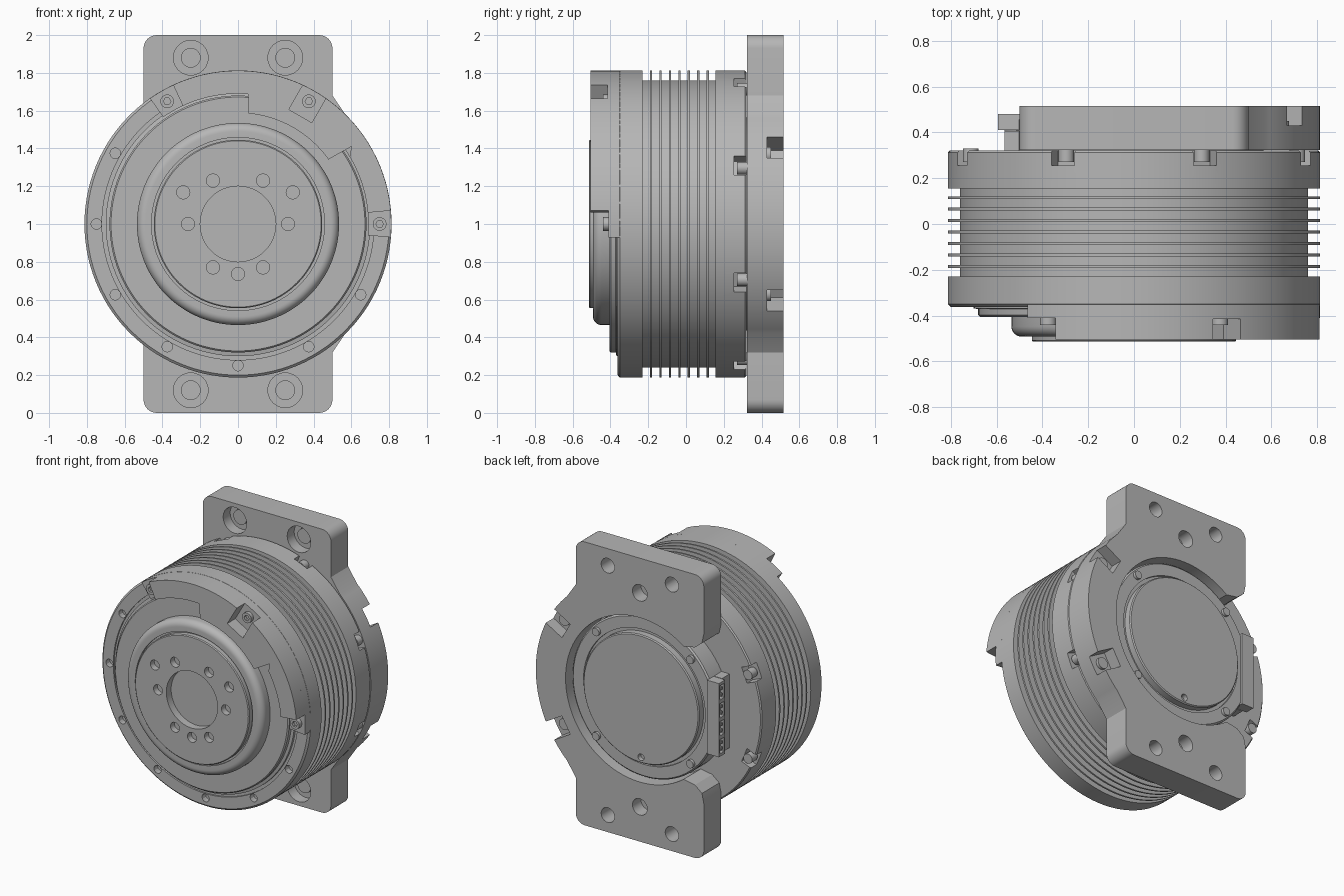
import bpy, bmesh, math
from math import cos, sin, radians

if "Cube" in bpy.data.objects:
    bpy.data.objects.remove(bpy.data.objects["Cube"], do_unlink=True)

mat = bpy.data.materials.new("machined grey")
mat.use_nodes = True
grey = (0.47, 0.47, 0.47, 1)
mat.diffuse_color = grey
mat.node_tree.nodes["Principled BSDF"].inputs["Base Color"].default_value = grey
AXIS_Z = 1.0


# Outlines are (x, z) points measured from the motor axis
def arc(r, a0, a1, n=24, cx=0, cz=0):
    angles = [radians(a0 + (a1 - a0) * i / n) for i in range(n + 1)]
    return [(cx + r * cos(a), cz + r * sin(a)) for a in angles]


def circle(x, z, r, n=24):
    return arc(r, 0, 360 - 360 / n, n - 1, x, z)


def polar(r, a):
    return r * cos(radians(a)), r * sin(radians(a))


def radial_box(a, r0, r1, width):
    c, s = polar(1, a)
    h = width / 2
    return [(r * c - t * s, r * s + t * c) for r, t in ((r0, -h), (r1, -h), (r1, h), (r0, h))]


def finish(bm, name):
    bmesh.ops.recalc_face_normals(bm, faces=bm.faces)
    mesh = bpy.data.meshes.new(name)
    bm.to_mesh(mesh)
    bm.free()
    mesh.materials.append(mat)
    obj = bpy.data.objects.new(name, mesh)
    bpy.context.collection.objects.link(obj)
    return obj


def prisms(name, items):
    """Each item is (outline, front y, back y)."""
    bm = bmesh.new()
    for outline, y0, y1 in items:
        face = bm.faces.new([bm.verts.new((x, y0, z + AXIS_Z)) for x, z in outline])
        out = bmesh.ops.extrude_face_region(bm, geom=[face], use_keep_orig=True)
        verts = [v for v in out["geom"] if isinstance(v, bmesh.types.BMVert)]
        bmesh.ops.translate(bm, verts=verts, vec=(0, y1 - y0, 0))
    return finish(bm, name)


def lathe(name, profile, steps=112):
    """Profile of (radius, y) spun about the motor axis."""
    bm = bmesh.new()
    vs = [bm.verts.new((r, y, AXIS_Z)) for r, y in profile]
    es = [bm.edges.new(p) for p in zip(vs, vs[1:])]
    bmesh.ops.spin(bm, geom=vs + es, cent=(0, 0, AXIS_Z), axis=(0, 1, 0),
                   angle=math.tau, steps=steps, use_merge=True)
    bmesh.ops.remove_doubles(bm, verts=bm.verts, dist=0.0001)
    return finish(bm, name)


def cut(obj, items):
    cutter = prisms("cutter", items)
    cutter.hide_render = True
    mod = obj.modifiers.new("cut", "BOOLEAN")
    mod.operation, mod.solver, mod.object = "DIFFERENCE", "EXACT", cutter
    deps = bpy.context.evaluated_depsgraph_get()
    mesh = bpy.data.meshes.new_from_object(obj.evaluated_get(deps))
    obj.modifiers.clear()
    obj.data = mesh
    bpy.data.objects.remove(cutter, do_unlink=True)


def bolt(name, x, z, r, y_head, y_base):
    obj = prisms(name, [(circle(x, z, r), y_head, y_base)])
    mid = (y_head + y_base) / 2
    outer = y_head - (y_base - y_head)
    cut(obj, [(circle(x, z, r * 0.55, 6), outer, mid)])
    parts.append(obj)


parts = []

# Finned housing with front and rear flanges
profile = [(0, -0.35), (0.72, -0.35), (0.72, -0.362), (0.80, -0.362), (0.813, -0.35),
           (0.813, -0.23), (0.76, -0.23)]
for i in range(7):
    y = -0.185 + i * 0.05
    profile += [(0.76, y - 0.006), (0.813, y - 0.006), (0.813, y + 0.006), (0.76, y + 0.006)]
profile += [(0.76, 0.155), (0.813, 0.155), (0.813, 0.312), (0.805, 0.32), (0, 0.32)]
housing = lathe("finned_housing", profile)
notch_angles = [22.5 + 45 * i for i in range(8)]
holes = [(circle(*polar(0.75, a), 0.028, 12), -0.4, -0.32) for a in range(150, 350, 30)]
holes += [(radial_box(a, 0.735, 0.9, 0.11), 0.255, 0.4) for a in notch_angles]
cut(housing, holes)
parts.append(housing)
for a in notch_angles:
    bolt("rear_flange_bolt", *polar(0.772, a), 0.034, 0.27, 0.33)

# Stepped front cover with rounded boss and output disc
fillet = [(x, -z) for x, z in arc(0.045, 0, 90, 8, 0.49, 0.447)]
front = lathe("front_boss", [(0, -0.34), (0.70, -0.34), (0.70, -0.368), (0.68, -0.372),
                             (0.68, -0.398), (0.672, -0.406), (0.535, -0.406)] + fillet +
              [(0.458, -0.492), (0.458, -0.475), (0.446, -0.475), (0.446, -0.508),
               (0.44, -0.514), (0.2, -0.514), (0.2, -0.46), (0, -0.46)])
spots = [polar(0.265, a) for a in (0, 60, 120, 180, 240, 270, 300)]
spots += [polar(0.335, a) for a in (30, 150)]
cut(front, [(circle(x, z, 0.035, 20), -0.6, -0.47) for x, z in spots])
parts.append(front)

# Raised cable cover around the upper front rim, with thin end ears
ears = arc(0.812, -5, 125, 60) + arc(0.69, 125, -5, 60)
parts.append(prisms("cable_cover_ears", [(ears, -0.41, -0.35)]))
shell = (arc(0.812, 5, 115, 60) + arc(0.69, 115, 85.5, 16) + arc(0.588, 84.6, 35.5, 24)
         + [(0.6, 0.41)] + arc(0.69, 31, 5, 14))
cover = prisms("cable_cover", [(shell, -0.505, -0.355)])
cut(cover, [(radial_box(60, 0.66, 0.9, 0.14), -0.6, -0.415)])
parts.append(cover)
for a in (0, 60, 120):
    bolt("cable_cover_bolt", *polar(0.75, a), 0.036, -0.44, -0.40)

# C-shaped mounting plate, open on the connector side
lip = [(-0.5, 0.6), (-0.485, 0.53), (-0.43, 0.485)]
outline = (arc(0.07, 0, 90, 8, 0.43, 0.93) + arc(0.07, 90, 180, 8, -0.43, 0.93) + lip
           + arc(0.58, 126, -126, 80) + [(x, -z) for x, z in reversed(lip)]
           + arc(0.07, 180, 270, 8, -0.43, -0.93) + arc(0.07, 270, 360, 8, 0.43, -0.93)
           + [(0.5, -0.68)] + arc(0.812, -45.5, 45.5, 40) + [(0.5, 0.68)])
plate = prisms("mounting_plate", [(outline, 0.322, 0.515)])
holes = []
for sz in (-1, 1):
    for sx in (-1, 1):
        spot = (sx * 0.25, sz * 0.88)
        holes += [(circle(*spot, 0.052), 0.38, 0.6)]
        holes += [(circle(*spot, 0.092), 0.2, 0.4)]
    holes += [(circle(0, sz * 0.755, 0.058), 0.42, 0.6)]
    holes += [(radial_box(30 * sz, 0.665, 0.95, 0.13), 0.43, 0.6)]
cut(plate, holes)
parts.append(plate)
for a in (-30, 30):
    bolt("plate_bolt", *polar(0.735, a), 0.04, 0.41, 0.45)

# Rear hub with a raised end disc inside the plate
hub = lathe("rear_hub", [(0, 0.31), (0.565, 0.31), (0.565, 0.455), (0.555, 0.465),
                         (0.475, 0.465), (0.475, 0.45), (0.452, 0.45), (0.452, 0.495),
                         (0.445, 0.502), (0, 0.502)])
cut(hub, [(circle(0, -0.41, 0.024, 16), 0.47, 0.6)])
parts.append(hub)
studs = [(circle(*polar(0.52, a), 0.028, 16), 0.45, 0.485) for a in (45, 135, 225, 315)]
parts.append(prisms("rear_hub_studs", studs))


# Connector block on the open side of the plate
def block(x0, x1, z0, z1):
    return [(x0, z0), (x1, z0), (x1, z1), (x0, z1)]


lower = [(block(-0.565, -0.5, -0.26, 0.26), 0.315, 0.405)]
parts.append(prisms("connector_base", lower))
socket = prisms("connector_socket", [(block(-0.593, -0.5, -0.26, 0.26), 0.41, 0.48)])
cut(socket, [(block(-0.7, -0.565, z - 0.05, z + 0.05), 0.422, 0.468)
             for z in (-0.19, -0.063, 0.063, 0.19)])
parts.append(socket)
pins = [(block(-0.59, -0.55, z - 0.01, z + 0.01), 0.437, 0.453)
        for c in (-0.19, -0.063, 0.063, 0.19) for z in (c - 0.022, c + 0.022)]
parts.append(prisms("connector_pins", pins))

# Smooth round surfaces, keep machined edges sharp
bpy.ops.object.select_all(action="DESELECT")
for obj in parts:
    obj.select_set(True)
bpy.context.view_layer.objects.active = housing
bpy.ops.object.shade_smooth_by_angle(angle=radians(25))
